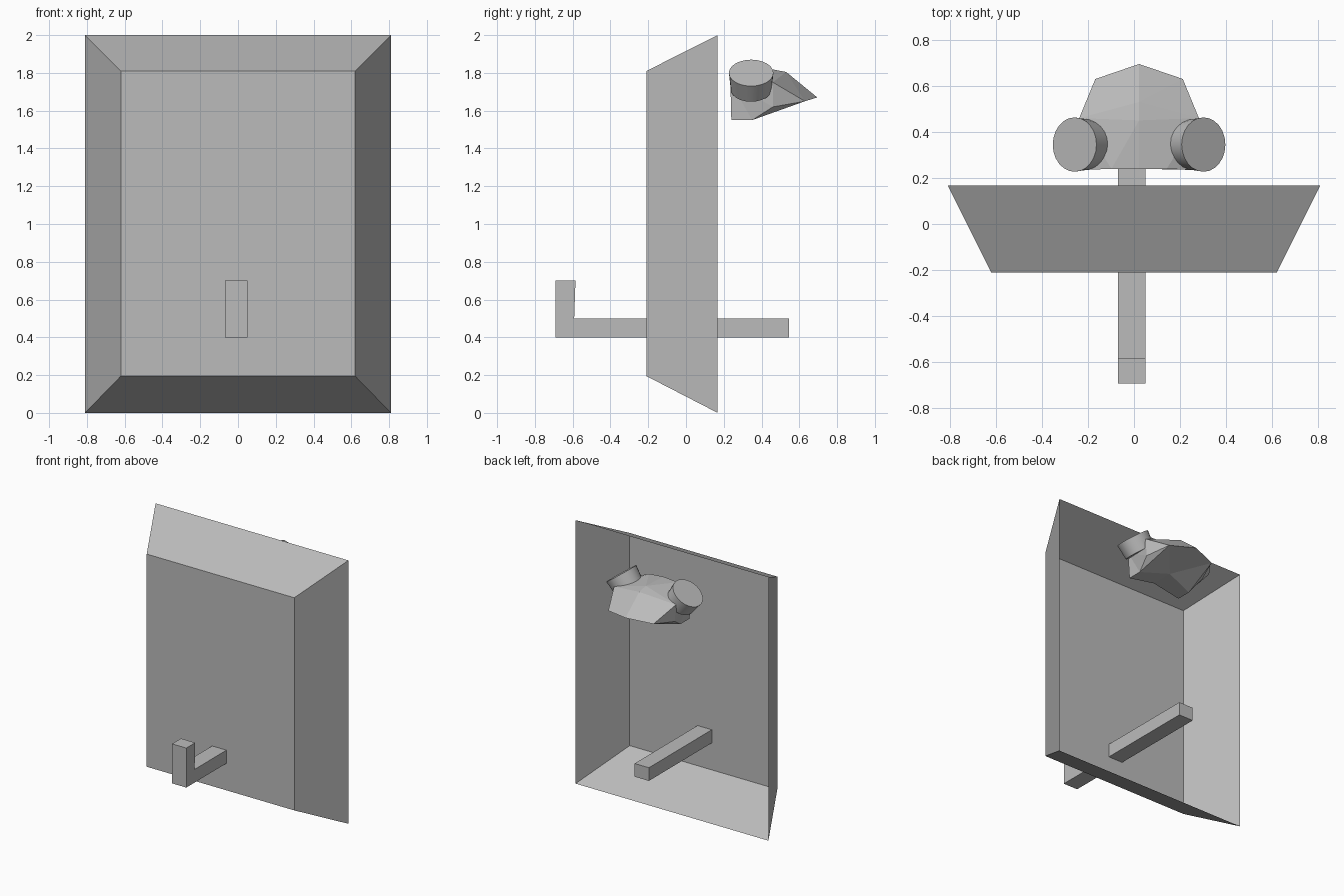
import bpy
import bmesh
from mathutils import Vector

cube = bpy.data.objects.get("Cube")
if cube:
    bpy.data.objects.remove(cube, do_unlink=True)

grey = bpy.data.materials.new("plain grey")
grey.use_nodes = True
colour = (0.5, 0.5, 0.5, 1)
grey.diffuse_color = colour
grey.node_tree.nodes["Principled BSDF"].inputs["Base Color"].default_value = colour


def finish(name, bm, recalc=True):
    if recalc:
        bmesh.ops.recalc_face_normals(bm, faces=bm.faces)
    mesh = bpy.data.meshes.new(name)
    bm.to_mesh(mesh)
    bm.free()
    obj = bpy.data.objects.new(name, mesh)
    bpy.context.collection.objects.link(obj)
    mesh.materials.append(grey)
    return obj


# Thin tray, open at the back, with sloping walls
def ring(bm, half_width, y, low, high):
    corners = [(-half_width, low), (half_width, low), (half_width, high), (-half_width, high)]
    return [bm.verts.new((x, y, z)) for x, z in corners]


bm = bmesh.new()
front = ring(bm, 0.62, -0.21, 0.195, 1.81)
rim = ring(bm, 0.81, 0.168, 0, 2)
bm.faces.new(front)
for i in range(4):
    j = (i + 1) % 4
    bm.faces.new((front[j], front[i], rim[i], rim[j]))
finish("tray", bm, recalc=False)

# Bent lever running through the panel
profile = [(-0.692, 0.4), (0.545, 0.4), (0.545, 0.5), (-0.592, 0.5),
           (-0.585, 0.7), (-0.692, 0.7)]
bm = bmesh.new()
side = bm.faces.new([bm.verts.new((-0.07, y, z)) for y, z in profile])
moved = bmesh.ops.extrude_face_region(bm, geom=[side])["geom"]
bmesh.ops.translate(bm, vec=(0.12, 0, 0),
                    verts=[v for v in moved if isinstance(v, bmesh.types.BMVert)])
finish("lever", bm)

# Faceted mask, one half built and mirrored about its centre line
MASK_X = 0.022
points = {
    "crown": (0, 0.24, 1.81), "brow": (0.12, 0.24, 1.8),
    "temple": (0.23, 0.235, 1.75), "jaw": (0.22, 0.24, 1.55),
    "jaw_back": (0.22, 0.35, 1.55), "cheek": (0.25, 0.46, 1.62),
    "corner": (0.19, 0.63, 1.65), "nose": (0, 0.695, 1.67),
    "bridge": (0, 0.53, 1.805), "top": (0, 0.45, 1.82),
    "side": (0.26, 0.46, 1.75), "chin": (0, 0.41, 1.59), "chin_front": (0, 0.24, 1.59),
}
facets = [
    "crown brow top", "brow side top", "top side bridge", "bridge side corner",
    "bridge corner nose", "brow temple side", "temple jaw jaw_back",
    "temple jaw_back cheek", "temple cheek side", "side cheek corner",
    "cheek jaw_back corner", "jaw_back chin corner", "chin nose corner",
    "jaw chin_front chin", "jaw chin jaw_back", "crown chin_front jaw temple brow",
]
bm = bmesh.new()
for sign in (-1, 1):
    verts = {k: bm.verts.new((MASK_X + sign * x, y, z)) for k, (x, y, z) in points.items()}
    for facet in facets:
        bm.faces.new([verts[k] for k in facet.split()])
bmesh.ops.remove_doubles(bm, verts=bm.verts, dist=0.0001)
finish("mask", bm)

# Tilted round eyepieces
for name, sign in (("left_eyepiece", 1), ("right_eyepiece", -1)):
    axis = Vector((0.59 * sign, 0, 0.8)).normalized()
    depth = 0.11
    bm = bmesh.new()
    bmesh.ops.create_cone(bm, cap_ends=True, segments=24, radius1=0.108,
                          radius2=0.118, depth=depth)
    obj = finish(name, bm)
    obj.rotation_euler = axis.to_track_quat("Z", "Y").to_euler()
    obj.location = Vector((MASK_X + 0.28 * sign, 0.345, 1.8)) - axis * depth / 2
    bpy.ops.object.select_all(action="DESELECT")
    obj.select_set(True)
    bpy.context.view_layer.objects.active = obj
    bpy.ops.object.shade_smooth_by_angle()
